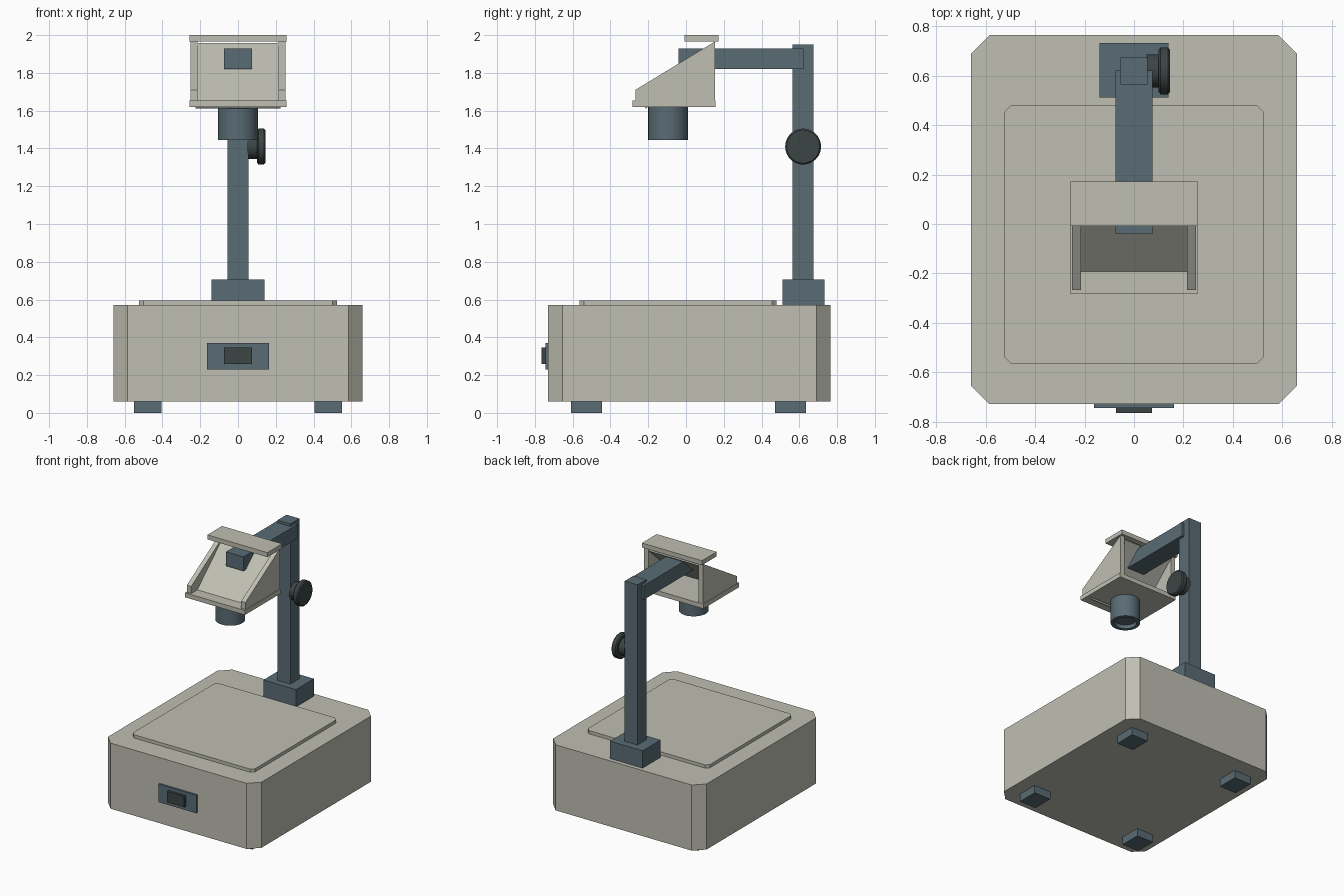
import bpy, bmesh, math
from mathutils import Matrix

cube = bpy.data.objects.get("Cube")
if cube:
    bpy.data.objects.remove(cube, do_unlink=True)


def material(name, rgb):
    m = bpy.data.materials.new(name)
    m.use_nodes = True
    m.diffuse_color = (*rgb, 1)
    m.node_tree.nodes["Principled BSDF"].inputs["Base Color"].default_value = (*rgb, 1)
    return m


BEIGE = material("warm grey casing", (0.52, 0.52, 0.45))
SLATE = material("slate metal", (0.10, 0.15, 0.175))
DARK = material("dark plastic", (0.045, 0.06, 0.058))


def finish(name, bm, mat, smooth=False):
    bmesh.ops.recalc_face_normals(bm, faces=bm.faces)
    mesh = bpy.data.meshes.new(name)
    bm.to_mesh(mesh)
    bm.free()
    mesh.materials.append(mat)
    ob = bpy.data.objects.new(name, mesh)
    bpy.context.collection.objects.link(ob)
    if smooth:
        bpy.ops.object.select_all(action='DESELECT')
        ob.select_set(True)
        bpy.context.view_layer.objects.active = ob
        bpy.ops.object.shade_smooth_by_angle(angle=math.radians(35))
    return ob


def box(name, x, y, z, mat, chamfer=0):
    """Box from (min, max) ranges, optionally with chamfered upright edges."""
    bm = bmesh.new()
    bmesh.ops.create_cube(bm, size=1)
    for v in bm.verts:
        v.co = [r[0] if c < 0 else r[1] for c, r in zip(v.co, (x, y, z))]
    if chamfer:
        upright = [e for e in bm.edges if abs(e.verts[0].co.z - e.verts[1].co.z) > 1e-4]
        bmesh.ops.bevel(bm, geom=upright, offset=chamfer, segments=1, affect='EDGES')
    return finish(name, bm, mat)


def prism(name, x, profile, mat):
    """Side profile of (y, z) points extruded across the x range."""
    bm = bmesh.new()
    face = bm.faces.new([bm.verts.new((x[0], y, z)) for y, z in profile])
    new = bmesh.ops.extrude_face_region(bm, geom=[face])["geom"]
    verts = [g for g in new if isinstance(g, bmesh.types.BMVert)]
    bmesh.ops.translate(bm, verts=verts, vec=(x[1] - x[0], 0, 0))
    return finish(name, bm, mat)


def lathe(name, profile, place, mat, steps=40):
    """Revolve (radius, height) points about local z, then place the result."""
    bm = bmesh.new()
    verts = [bm.verts.new((r, 0, h)) for r, h in profile]
    edges = [bm.edges.new(pair) for pair in zip(verts, verts[1:])]
    bmesh.ops.spin(bm, geom=verts + edges, axis=(0, 0, 1), cent=(0, 0, 0),
                   angle=math.tau, steps=steps)
    bmesh.ops.remove_doubles(bm, verts=bm.verts, dist=1e-5)
    bmesh.ops.transform(bm, matrix=place, verts=bm.verts)
    return finish(name, bm, mat, smooth=True)


# Base cabinet, stage and feet
box("base_cabinet", (-.66, .66), (-.73, .765), (.06, .57), BEIGE, .075)
box("stage_plate", (-.525, .525), (-.565, .48), (.56, .595), BEIGE, .025)
for side, sx in (("left", 1), ("right", -1)):
    for end, y in (("front", (-.61, -.445)), ("back", (.47, .635))):
        box(f"{end}_{side}_foot", sorted((sx * .405, sx * .55)), y, (0, .065), SLATE)

# Front switch
box("switch_plate", (-.163, .163), (-.745, -.72), (.23, .37), SLATE)
box("switch_rocker", (-.073, .073), (-.765, -.74), (.26, .345), DARK)

# Column and arm
box("column_socket", (-.14, .14), (.512, .733), (.56, .705), SLATE)
box("column", (-.055, .055), (.565, .675), (.70, 1.95), SLATE)
box("arm", (-.075, .075), (-.04, .622), (1.82, 1.93), SLATE)

# Focus knob on the left of the column
lathe("focus_knob",
      [(0, .05), (.067, .05), (.067, .1), (.085, .1), (.095, .108),
       (.095, .137), (.087, .145), (0, .145)],
      Matrix.Translation((0, .62, 1.41)) @ Matrix.Rotation(math.pi / 2, 4, 'Y'), DARK)

# Projection head: floor, lid, sloping cheeks and inclined mirror
box("head_floor", (-.258, .258), (-.283, .155), (1.62, 1.655), BEIGE)
box("head_lid", (-.258, .258), (-.008, .173), (1.965, 2), BEIGE)
for side, sx in (("left", 1), ("right", -1)):
    prism(f"{side}_cheek", sorted((sx * .215, sx * .252)),
          [(-.268, 1.64), (-.268, 1.71), (.153, 1.966), (.153, 1.64)], BEIGE)
prism("mirror", (-.226, .226),
      [(-.225, 1.626), (.14, 1.957), (.153, 1.943), (-.212, 1.611)], BEIGE)

# Lens barrel with a recessed lens
lathe("lens_barrel",
      [(0, 1.63), (.105, 1.63), (.105, 1.445), (.08, 1.445), (.08, 1.475), (0, 1.475)],
      Matrix.Translation((0, -.095, 0)), SLATE)
